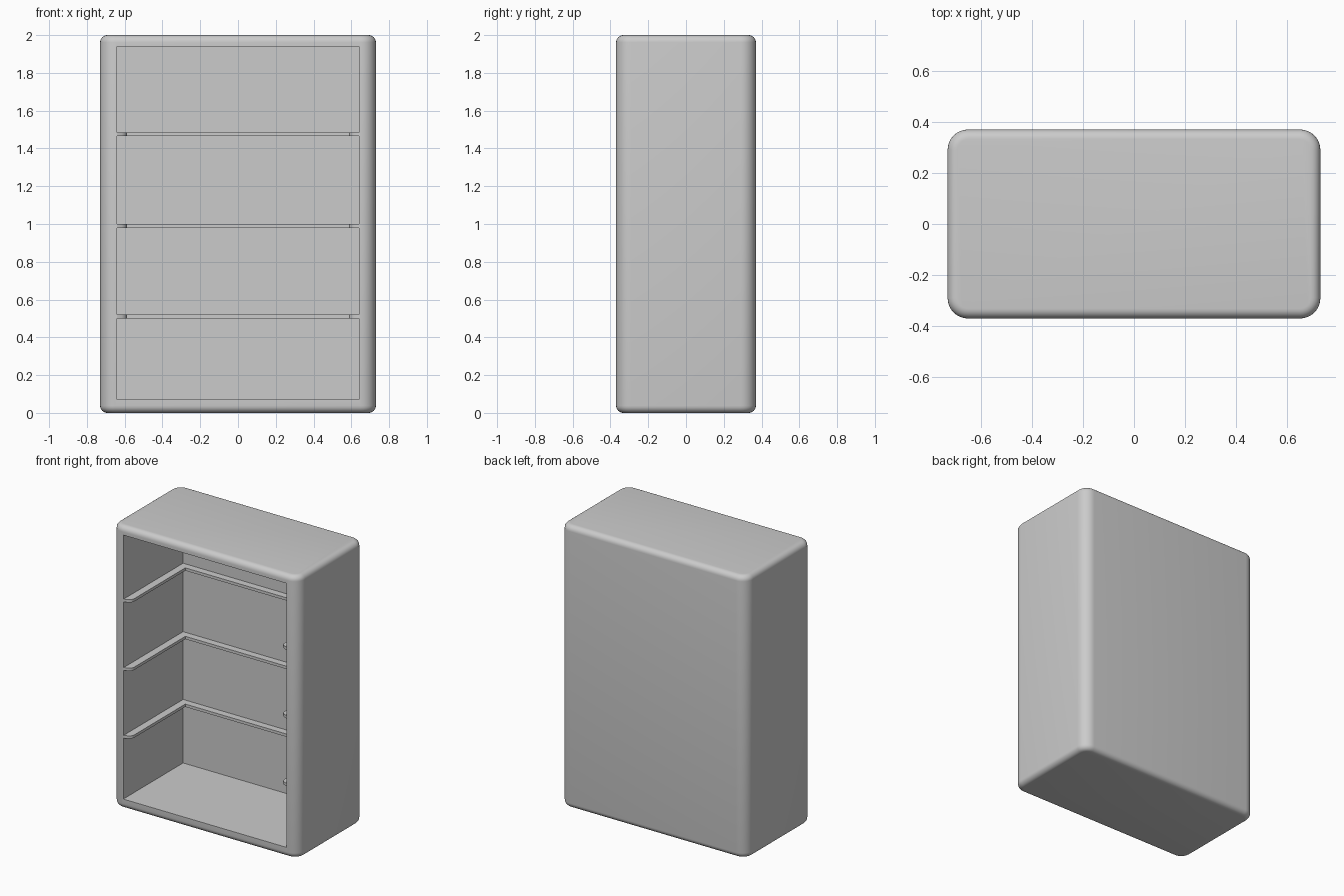
import bpy, bmesh
from mathutils import Vector

if "Cube" in bpy.data.objects:
    bpy.data.objects.remove(bpy.data.objects["Cube"])

W, D, H = 0.73, 0.37, 2.0             # half width, half depth, height
OPEN_X, OPEN_Z0, OPEN_Z1 = 0.64, 0.07, 1.94
BACK_Y = 0.30                         # inner back wall


def finish(bm, name, smooth):
    bmesh.ops.recalc_face_normals(bm, faces=bm.faces)
    mesh = bpy.data.meshes.new(name)
    bm.to_mesh(mesh)
    bm.free()
    obj = bpy.data.objects.new(name, mesh)
    bpy.context.collection.objects.link(obj)
    if smooth:
        bpy.ops.object.select_all(action='DESELECT')
        obj.select_set(True)
        bpy.context.view_layer.objects.active = obj
        bpy.ops.object.shade_smooth_by_angle(angle=0.6)
    return obj


# Cabinet shell: rounded box with a recessed front opening
bm = bmesh.new()
bmesh.ops.create_cube(bm, size=2)
for v in bm.verts:
    v.co = Vector((v.co.x * W, v.co.y * D, (v.co.z + 1) * H / 2))
upright = [e for e in bm.edges if abs(e.verts[0].co.z - e.verts[1].co.z) > 1]
bmesh.ops.bevel(bm, geom=upright, offset=0.08, segments=8, profile=0.5, affect='EDGES')
rims = [e for e in bm.edges if abs(e.verts[0].co.z - e.verts[1].co.z) < 1e-4]
bmesh.ops.bevel(bm, geom=rims, offset=0.038, segments=6, profile=0.5, affect='EDGES')

bm.normal_update()
front = max((f for f in bm.faces if f.normal.y < -0.99), key=lambda f: f.calc_area())
bmesh.ops.inset_region(bm, faces=[front], thickness=0.005)
for v in front.verts:
    v.co.x = OPEN_X if v.co.x > 0 else -OPEN_X
    v.co.z = OPEN_Z1 if v.co.z > 1 else OPEN_Z0
recess = bmesh.ops.extrude_discrete_faces(bm, faces=[front])["faces"][0]
for v in recess.verts:
    v.co.y = BACK_Y
finish(bm, "cabinet_shell", True)

# Shelf rails: thin U-shaped ledges along the sides and back wall
half = [(OPEN_X, -0.365), (0.615, -0.358), (0.596, -0.345), (0.588, -0.325), (0.588, 0.25)]
outer = [(OPEN_X, BACK_Y)]
outline = half + [(-x, y) for x, y in reversed(half)] + [(-x, y) for x, y in outer] + outer
for i, z in enumerate((0.50, 0.98, 1.465)):
    bm = bmesh.new()
    face = bm.faces.new([bm.verts.new((x, y, z)) for x, y in outline])
    top = bmesh.ops.extrude_face_region(bm, geom=[face])["geom"]
    bmesh.ops.translate(bm, vec=(0, 0, 0.02),
                        verts=[g for g in top if isinstance(g, bmesh.types.BMVert)])
    finish(bm, f"shelf_rail_{i + 1}", True)
